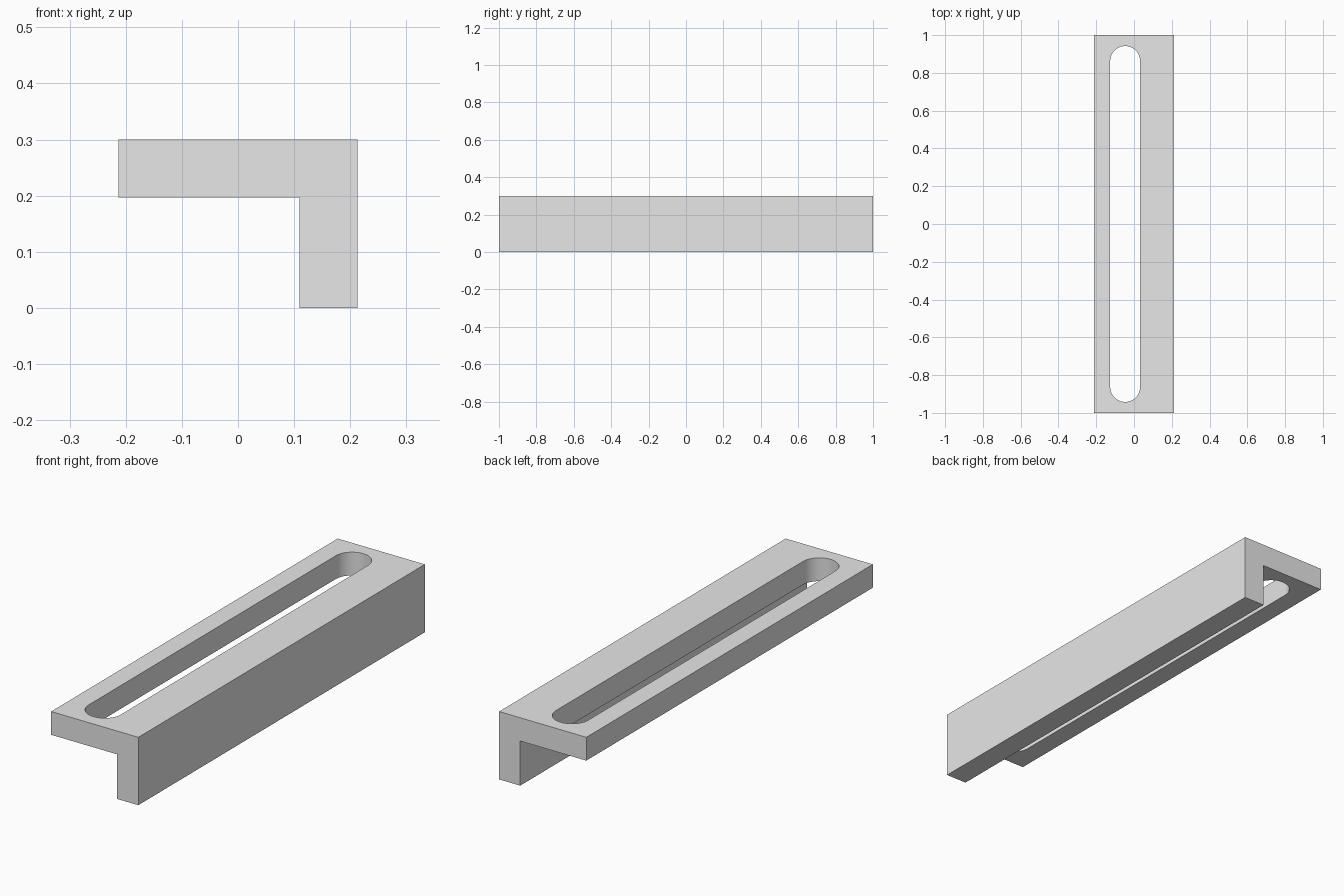
import bpy, bmesh
from math import cos, sin, pi, radians
from mathutils import Vector

cube = bpy.data.objects.get("Cube")
if cube:
    bpy.data.objects.remove(cube, do_unlink=True)

HALF_W, HALF_L, HEIGHT, THICK = 0.213, 1.0, 0.3, 0.103
SLOT_X, SLOT_R, SLOT_END = -0.047, 0.079, 0.942

grey = bpy.data.materials.new("plain_grey")
grey.use_nodes = True
grey.diffuse_color = (0.8, 0.8, 0.8, 1)
grey.node_tree.nodes["Principled BSDF"].inputs["Base Color"].default_value = grey.diffuse_color


def prism(name, outline, direction):
    """Extrude a closed outline along a direction."""
    bm = bmesh.new()
    face = bm.faces.new([bm.verts.new(p) for p in outline])
    result = bmesh.ops.extrude_face_region(bm, geom=[face], use_keep_orig=True)
    moved = [v for v in result["geom"] if isinstance(v, bmesh.types.BMVert)]
    bmesh.ops.translate(bm, verts=moved, vec=Vector(direction))
    bmesh.ops.recalc_face_normals(bm, faces=bm.faces)
    mesh = bpy.data.meshes.new(name)
    bm.to_mesh(mesh)
    bm.free()
    mesh.materials.append(grey)
    obj = bpy.data.objects.new(name, mesh)
    bpy.context.collection.objects.link(obj)
    return obj


# L-shaped bar, extruded along its length
profile = [(-HALF_W, HEIGHT), (-HALF_W, HEIGHT - THICK),
           (HALF_W - THICK, HEIGHT - THICK), (HALF_W - THICK, 0),
           (HALF_W, 0), (HALF_W, HEIGHT)]
bar = prism("slotted_angle_bar", [(x, -HALF_L, z) for x, z in profile],
            (0, 2 * HALF_L, 0))

# Round-ended slot through the top flange
SEGMENTS = 24
slot = []
for side in (1, -1):
    for i in range(SEGMENTS + 1):
        a = pi * i / SEGMENTS
        slot.append((SLOT_X + side * SLOT_R * cos(a),
                     side * (SLOT_END - SLOT_R + SLOT_R * sin(a)),
                     HEIGHT - 1.5 * THICK))
cutter = prism("slot_cutter", slot, (0, 0, 2 * THICK))
cutter.hide_render = True

cut = bar.modifiers.new("slot", "BOOLEAN")
cut.operation = "DIFFERENCE"
cut.solver = "EXACT"
cut.object = cutter

bpy.ops.object.select_all(action="DESELECT")
bar.select_set(True)
bpy.context.view_layer.objects.active = bar
bpy.ops.object.modifier_apply(modifier=cut.name)
bpy.data.objects.remove(cutter, do_unlink=True)
bpy.ops.object.shade_smooth_by_angle(angle=radians(30))
